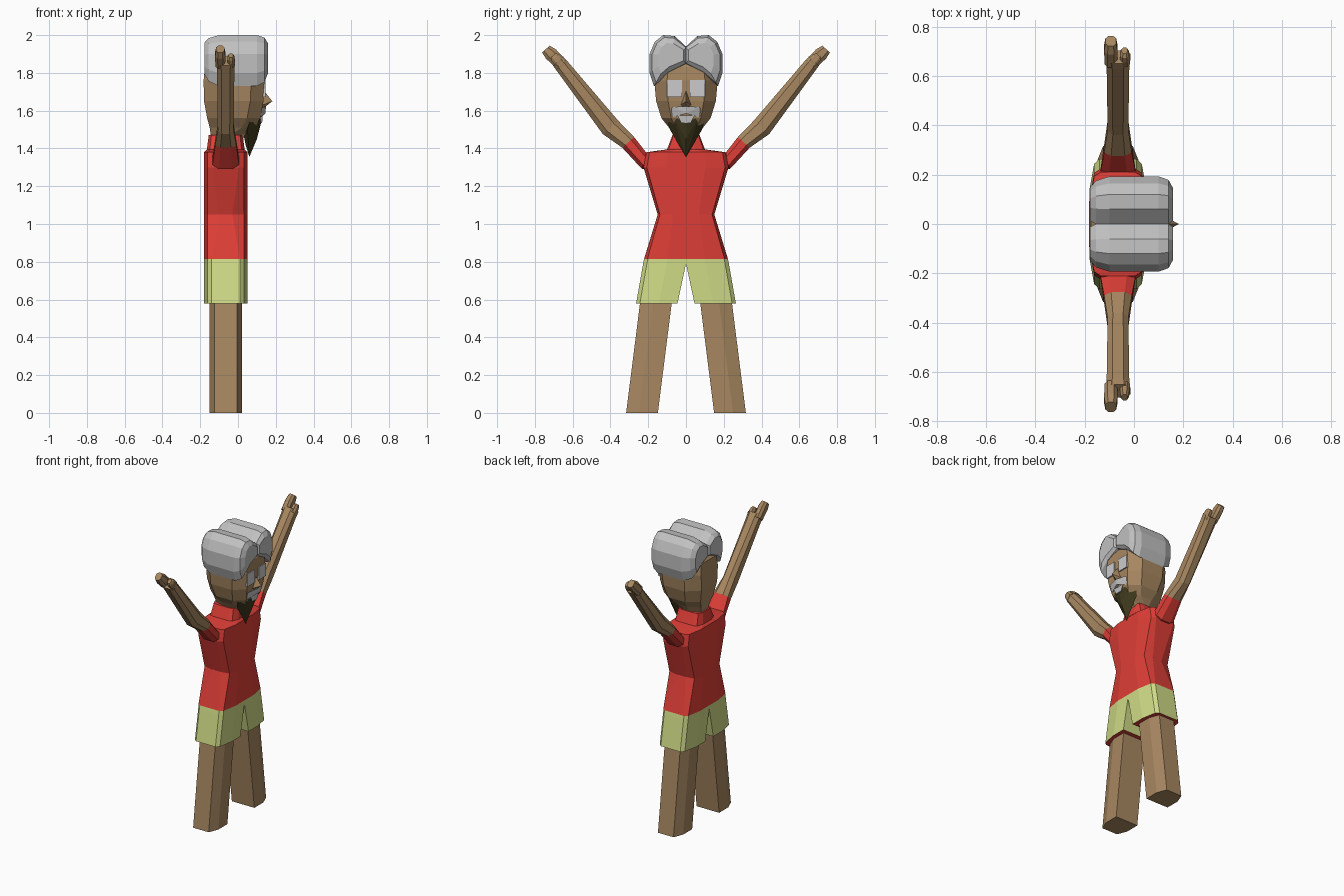
import bpy, bmesh
from mathutils import Vector

if "Cube" in bpy.data.objects:
    bpy.data.objects.remove(bpy.data.objects["Cube"])

XC = -0.065  # depth centre of the body


def material(name, rgb):
    m = bpy.data.materials.new(name)
    m.diffuse_color = (*rgb, 1)
    m.use_nodes = True
    m.node_tree.nodes["Principled BSDF"].inputs["Base Color"].default_value = m.diffuse_color
    return m


SKIN = material("brown skin", (0.39, 0.245, 0.12))
RED = material("red shirt", (0.73, 0.048, 0.038))
GREEN = material("pale green shorts", (0.63, 0.71, 0.24))
GREY = material("light grey hair", (0.53, 0.53, 0.53))
PALE = material("pale eyes", (0.60, 0.60, 0.62))
OLIVE = material("dark olive beard", (0.05, 0.041, 0.012))


def finish(name, bm, mats, mirror=False, rule=None):
    bmesh.ops.recalc_face_normals(bm, faces=bm.faces)
    if rule:
        for f in bm.faces:
            f.material_index = rule(f)
    me = bpy.data.meshes.new(name)
    bm.to_mesh(me)
    bm.free()
    ob = bpy.data.objects.new(name, me)
    bpy.context.collection.objects.link(ob)
    for m in mats:
        me.materials.append(m)
    if mirror:
        mod = ob.modifiers.new("mirror", 'MIRROR')
        mod.use_axis = (False, True, False)
        mod.use_mirror_merge = False
    return ob


def loft(name, rings, mats, mirror=False, rule=None):
    """Skin a list of equal-length rings and cap both ends."""
    bm = bmesh.new()
    vs = [[bm.verts.new(p) for p in r] for r in rings]
    n = len(vs[0])
    for a, b in zip(vs, vs[1:]):
        for i in range(n):
            j = (i + 1) % n
            bm.faces.new((a[i], a[j], b[j], b[i]))
    bm.faces.new(vs[0])
    bm.faces.new(vs[-1])
    return finish(name, bm, mats, mirror, rule)


def hull(name, pts, mat, mirror=False):
    bm = bmesh.new()
    for p in pts:
        bm.verts.new(p)
    bmesh.ops.convex_hull(bm, input=bm.verts)
    bmesh.ops.delete(bm, geom=[v for v in bm.verts if not v.link_faces], context='VERTS')
    return finish(name, bm, [mat], mirror)


def half_section(z, b, s, d, y0=None):
    """Front-to-back outline on the +y side; y0 adds an inner wall."""
    a = b * 0.92 if y0 is None else b - 0.02
    m = b * 0.45 if y0 is None else y0 + (b - y0) * 0.45
    pts = [(d, m), (d * 0.84, a), (s, b), (-s, b), (-d * 0.84, a), (-d, m)]
    if y0 is not None:
        pts = [(d, y0)] + pts + [(-d, y0)]
    return [(XC + x, y, z) for x, y in pts]


def full_section(z, b, s, d):
    h = half_section(z, b, s, d)
    return h + [(x, -y, z) for x, y, z in reversed(h)]


# Shirt body with shoulders and collar
loft("shirt", [full_section(*r) for r in (
    (0.815, 0.222, 0.075, 0.115), (1.05, 0.15, 0.035, 0.115),
    (1.30, 0.225, 0.07, 0.115), (1.38, 0.21, 0.07, 0.115),
    (1.395, 0.10, 0.06, 0.10), (1.47, 0.072, 0.05, 0.09))], [RED])

# Shorts: two flared legs with red hem underside
loft("shorts", [half_section(0.815, 0.222, 0.075, 0.115, 0.0),
                half_section(0.79, 0.227, 0.075, 0.115, 0.0),
                half_section(0.58, 0.264, 0.075, 0.115, 0.045)],
     [GREEN, RED], True, lambda f: 1 if f.normal.z < -0.9 else 0)


# Legs: six-sided, splayed outward
def leg_ring(z, y):
    return [(XC + x, y + dy, z) for x, dy in (
        (0.087, 0), (0.087, 0.10), (0.06, 0.168), (-0.06, 0.168), (-0.087, 0.10), (-0.087, 0))]


loft("leg", [leg_ring(0.64, 0.068), leg_ring(0.0, 0.149)], [SKIN], True)


# Arms: rings across a raised path in the y-z plane
def arm_ring(y, z, w, t, x=XC, up=(-0.74, 0.67)):
    u = Vector((0, *up)).normalized()
    c = Vector((x, y, z))
    return [c + Vector((w * p, 0, 0)) + u * t * q for p, q in (
        (1, 0.5), (1, -0.5), (0.5, -1), (-0.5, -1), (-1, -0.5), (-1, 0.5), (-0.5, 1), (0.5, 1))]


CUFF = (0.306, 1.432, 0.056, 0.042)
loft("sleeve", [arm_ring(0.19, 1.335, 0.075, 0.045, up=(-0.25, 0.97)),
                arm_ring(0.222, 1.335, 0.07, 0.045, up=(-0.25, 0.97)),
                arm_ring(*CUFF)], [RED], True)
loft("arm", [arm_ring(*CUFF), arm_ring(0.40, 1.512, 0.042, 0.054),
             arm_ring(0.655, 1.835, 0.046, 0.038), arm_ring(0.677, 1.862, 0.05, 0.036)],
     [SKIN], True)
loft("hand", [arm_ring(0.66, 1.845, 0.026, 0.033, -0.094),
              arm_ring(0.715, 1.90, 0.027, 0.036, -0.094),
              arm_ring(0.742, 1.926, 0.022, 0.027, -0.094)], [SKIN], True)
loft("thumb", [arm_ring(0.66, 1.845, 0.02, 0.03, -0.036),
               arm_ring(0.692, 1.882, 0.018, 0.026, -0.038),
               arm_ring(0.704, 1.892, 0.012, 0.016, -0.038)], [SKIN], True)


# Head
def head_ring(z, back, front, w):
    h = [(front, 0.6 * w), (front - 0.07, w), (back + 0.08, w), (back, 0.55 * w)]
    return [(x, y, z) for x, y in h] + [(x, -y, z) for x, y in reversed(h)]


loft("head", [head_ring(*r) for r in (
    (1.44, -0.14, 0.02, 0.06), (1.475, -0.145, 0.04, 0.07), (1.51, -0.15, 0.09, 0.09),
    (1.56, -0.163, 0.118, 0.13), (1.65, -0.18, 0.135, 0.158),
    (1.76, -0.182, 0.14, 0.168), (1.83, -0.175, 0.135, 0.155),
    (1.89, -0.12, 0.10, 0.10))], [SKIN])

# Hair: one rounded lobe, mirrored to leave a centre parting
PROFILE = [(0, 1.94), (0.06, 1.995), (0.12, 2.0), (0.165, 1.965), (0.193, 1.90),
           (0.193, 1.80), (0.17, 1.73), (0.10, 1.79), (0, 1.845)]


def hair_ring(x, k):
    cy, cz = 0.075, 1.895
    return [(x, cy + (y - cy) * k if y else 0.0 if k > 0.8 else 0.012, cz + (z - cz) * k)
            for y, z in PROFILE]


loft("hair", [hair_ring(-0.178, 0.62), hair_ring(-0.155, 0.85), hair_ring(-0.10, 1),
              hair_ring(0.10, 1), hair_ring(0.14, 0.88), hair_ring(0.158, 0.6)], [GREY], True)

# Face details
hull("eye", [(x, y, z) for x in (0.132, 0.145) for y in (0.022, 0.10)
             for z in (1.672, 1.762)], PALE, True)
hull("nose", [(0.13, 0, 1.715), (0.13, 0.028, 1.63), (0.13, -0.028, 1.63),
              (0.13, 0, 1.61), (0.182, 0, 1.65)], SKIN)
hull("moustache", [(0.148, 0, 1.622), (0.145, 0, 1.585), (0.135, 0.07, 1.62),
                   (0.115, 0.09, 1.60), (0.122, 0.07, 1.565), (0.10, 0, 1.60),
                   (0.10, 0.07, 1.59)], GREY, True)
hull("chin_tuft", [(0.13, 0.045, 1.575), (0.13, -0.045, 1.575), (0.128, 0.025, 1.535),
                   (0.128, -0.025, 1.535), (0.10, 0, 1.575), (0.09, 0, 1.54)], GREY)
hull("beard", [(0.075, 0.112, 1.59), (0.115, 0.07, 1.57), (0.122, 0, 1.535),
               (0.10, 0, 1.45), (0.06, 0, 1.355), (0.05, 0.085, 1.50),
               (0.03, 0, 1.47), (0.04, 0, 1.42)], OLIVE, True)
